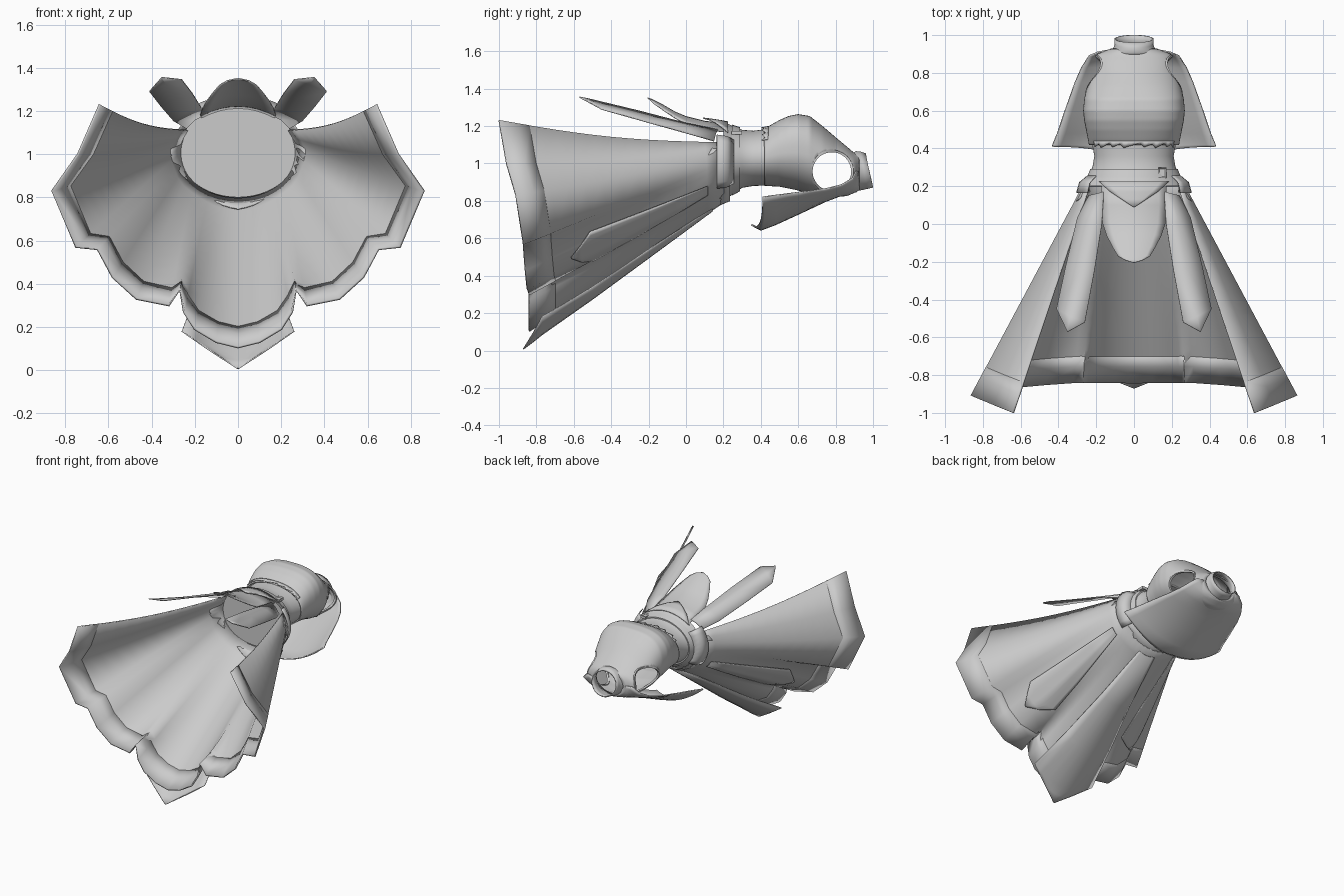
import bpy, bmesh, math
from mathutils import Vector

if "Cube" in bpy.data.objects:
    bpy.data.objects.remove(bpy.data.objects["Cube"])

cloth = bpy.data.materials.new("grey cloth")
cloth.diffuse_color = (0.6, 0.6, 0.6, 1)
cloth.use_nodes = True
cloth.node_tree.nodes["Principled BSDF"].inputs["Base Color"].default_value = cloth.diffuse_color


def finish(name, bm, thick=0.0, angle=40):
    bmesh.ops.remove_doubles(bm, verts=bm.verts, dist=0.0005)
    bmesh.ops.recalc_face_normals(bm, faces=bm.faces)
    me = bpy.data.meshes.new(name)
    bm.to_mesh(me)
    bm.free()
    ob = bpy.data.objects.new(name, me)
    me.materials.append(cloth)
    bpy.context.collection.objects.link(ob)
    if thick:
        mod = ob.modifiers.new("thickness", 'SOLIDIFY')
        mod.thickness = thick
        mod.offset = 0
    bpy.ops.object.select_all(action='DESELECT')
    ob.select_set(True)
    bpy.context.view_layer.objects.active = ob
    bpy.ops.object.shade_smooth_by_angle(angle=math.radians(angle))
    return ob


def grid(rows, closed=False):
    """Skin a list of equal-length point rows."""
    bm = bmesh.new()
    vs = [[bm.verts.new(p) for p in r] for r in rows]
    n = len(rows[0])
    for a, b in zip(vs, vs[1:]):
        for i in range(n if closed else n - 1):
            j = (i + 1) % n
            bm.faces.new((a[i], a[j], b[j], b[i]))
    return bm


def ring(y, hw, zb, zt, e=1.0, n=64, tilt=0.0):
    """Ellipse whose front half is squared off by exponent e < 1."""
    c, h = (zt + zb) / 2, (zt - zb) / 2
    out = []
    for i in range(n):
        a = 2 * math.pi * i / n
        k = e if math.sin(a) > 0 else 1.0
        co, si = (math.copysign(abs(f) ** k, f) for f in (math.cos(a), math.sin(a)))
        out.append((hw * co, y - tilt * si, c + h * si))
    return out


# Bodice with round armholes: y, half width, back z, front z, front squareness
keys = [(0.42, 0.235, 0.885, 1.18, .9), (0.45, 0.24, 0.883, 1.20, .82), (0.50, 0.25, 0.88, 1.228, .75),
        (0.55, 0.26, 0.87, 1.25, .72), (0.60, 0.265, 0.86, 1.26, .72), (0.66, 0.26, 0.84, 1.25, .74),
        (0.73, 0.245, 0.825, 1.195, .85), (0.80, 0.225, 0.825, 1.135, 1), (0.86, 0.212, 0.83, 1.085, 1),
        (0.895, 0.195, 0.845, 1.055, 1), (0.925, 0.12, 0.86, 1.045, 1)]


def bodice_at(y):
    for p, q in zip(keys, keys[1:]):
        if y <= q[0]:
            t = (y - p[0]) / (q[0] - p[0])
            return [a + (b - a) * t for a, b in zip(p, q)]
    return keys[-1]


def bodice_x(y, z):
    _, hw, zb, zt, e = bodice_at(y)
    s = min(0.98, abs((z - (zb + zt) / 2) / ((zt - zb) / 2)))
    k = e if z > (zb + zt) / 2 else 1.0
    return hw * (1 - s ** (2 / k)) ** (k / 2)


bm = grid([ring(*bodice_at(0.42 + 0.505 * i / 56), n=96) for i in range(57)], True)
HY, HZ, HR = 0.78, 0.957, 0.108


def hole_dist(co):
    return math.hypot(co.y - HY, co.z - HZ)


bmesh.ops.delete(bm, geom=[f for f in bm.faces if abs(f.calc_center_median().x) > 0.06
                           and hole_dist(f.calc_center_median()) < HR], context='FACES')
for v in bm.verts:
    if v.is_boundary and 0.64 < v.co.y < 0.91:
        k = HR / hole_dist(v.co)
        v.co.y = HY + (v.co.y - HY) * k
        v.co.z = HZ + (v.co.z - HZ) * k
        v.co.x = math.copysign(bodice_x(v.co.y, v.co.z), v.co.x)
finish("bodice", bm, 0.008, 60)

# Narrow trim around each armhole
for side in (-1, 1):
    rows = []
    for i in range(49):
        a = 2 * math.pi * i / 48
        x = bodice_x(HY + HR * math.cos(a), HZ + HR * math.sin(a))
        rows.append([(side * (x + dx), HY + (HR + dr) * math.cos(a), HZ + (HR + dr) * math.sin(a))
                     for dx, dr in ((-.012, -.005), (.005, -.005), (.005, .008), (-.012, .008), (-.012, -.005))])
    finish("armhole_trim", grid(rows), 0, 50)

# Ragged lower edge on the front of the bodice
rows = []
for k in range(2):
    r = ring(0.44, 0.24, 0.88, 1.198, e=.84, n=72)[6:31]
    if k:
        r = [(x * 0.97, 0.415 + 0.012 * ((i * 5) % 7 - 3) / 3, 1.03 + (z - 1.03) * 0.97)
             for i, (x, y, z) in enumerate(r)]
    rows.append(r)
finish("ragged_edge", grid(rows), 0.005)

# Midriff, closed at the waist
bm = grid([ring(0.20, 0.275, 0.80, 1.225), ring(0.25, 0.245, 0.835, 1.20), ring(0.30, 0.22, 0.87, 1.18),
           ring(0.36, 0.21, 0.88, 1.175), ring(0.44, 0.225, 0.883, 1.185)], True)
bm.verts.ensure_lookup_table()
bm.faces.new(bm.verts[:64])
finish("midriff", bm)

# Standing collar, lower at the front
finish("collar", grid([ring(0.89, 0.13, 0.855, 1.05), ring(0.92, 0.11, 0.86, 1.062, tilt=0.012),
                       ring(0.95, 0.098, 0.868, 1.06, tilt=0.018),
                       ring(0.98, 0.10, 0.875, 1.05, tilt=0.02)], True), 0.008)

# Belt and buckle
finish("belt", grid([ring(0.245, 0.243, 0.835, 1.20), ring(0.245, 0.25, 0.828, 1.208),
                     ring(0.29, 0.232, 0.852, 1.193), ring(0.29, 0.222, 0.865, 1.183)], True))
bm = bmesh.new()
bmesh.ops.create_cube(bm, size=1)
bmesh.ops.scale(bm, vec=(0.045, 0.055, 0.02), verts=bm.verts)
bm.normal_update()
bmesh.ops.inset_region(bm, faces=[f for f in bm.faces if f.normal.z > 0.9], thickness=0.01, depth=-0.008)
bmesh.ops.translate(bm, vec=(0.15, 0.272, 1.165), verts=bm.verts)
finish("buckle", bm)

# Peplum with points at back and sides
rows = []
for t in (0, 0.5, 1):
    row = []
    for i in range(33):
        a = math.pi * (0.9 + 1.2 * i / 32)
        d = abs((a / (math.pi / 2)) % 1 - 0.5) * 2
        drop = 0.04 + 0.095 * d
        s = 0.25 + t * drop * 0.5
        row.append((s * math.cos(a), 0.235 - t * drop, 1.006 + s * 0.82 * math.sin(a)))
    rows.append(row)
finish("peplum", grid(rows), 0.005)

# Small flared flaps over the hips
for s in (1, -1):
    rows = []
    for y, x in [(.255, .246), (.22, .288), (.165, .304)]:
        rows.append([(s * x * math.cos(math.radians(9 * u)), y,
                      1.01 + .8 * x * math.sin(math.radians(9 * u))) for u in range(-4, 5)])
    finish("hip_flap", grid(rows), 0.005)

# Open-fronted pleated skirt: half hem from front edge to centre back
hem = [(.64, -1.0, 1.23), (.74, -.96, 1.0), (.86, -.91, .83), (.75, -.87, .57), (.65, -.87, .56),
       (.58, -.86, .43), (.47, -.85, .33), (.32, -.84, .30), (.27, -.84, .37), (.25, -.84, .27),
       (.20, -.84, .19), (.10, -.84, .13), (0, -.84, .105)]
NOTCH = 8


def skirt_row(t, out=0.0):
    half = []
    for i, h in enumerate(hem):
        h = Vector(h)
        if i == NOTCH:  # the fold only opens near the hem
            h = Vector((.285, -.84, .30)).lerp(h, t ** 4)
        a = math.radians(30 - 10 * i)
        w = Vector((0.272 * math.cos(a), 0.2, 1.005 + 0.212 * math.sin(a)))
        p = w.lerp(h, t)
        p.z -= 0.03 * math.sin(math.pi * t) * max(0, 1 - i / 3)
        half.append(p + Vector((math.cos(a), 0, math.sin(a))) * out)
    return half + [Vector((-p.x, p.y, p.z)) for p in reversed(half[:-1])]


finish("skirt", grid([skirt_row(k / 12) for k in range(13)]), 0.009, 80)
finish("hem_band", grid([skirt_row(t) for t in (0.865, 0.9167, 1.0)]), 0.0115, 80)


def panel(name, cols, mirror=False):
    """Thin sheet through rows of points, optionally on both sides."""
    for s in ((1, -1) if mirror else (1,)):
        finish(name, grid([[(s * x, y, z) for x, y, z in r] for r in cols]), 0.006)


def bowed(sections):
    """Rows from (y, half width, centre z, edge z)."""
    return [[(hw * u / 4, y, zc + (ze - zc) * (u / 4) ** 2) for u in range(-4, 5)]
            for y, hw, zc, ze in sections]


# Front apron with a rounded end, and the pointed waist flap over it
panel("front_apron", bowed([
    (.20, .17, 1.215, 1.17), (.1, .175, 1.225, 1.18), (0, .165, 1.25, 1.21), (-.06, .145, 1.275, 1.245),
    (-.12, .115, 1.31, 1.285), (-.17, .085, 1.335, 1.32), (-.19, .05, 1.345, 1.34), (-.205, .005, 1.35, 1.35)]))
panel("front_waist_flap", bowed([
    (.225, .185, 1.222, 1.165), (.17, .125, 1.232, 1.21), (.13, .065, 1.238, 1.232), (.09, .004, 1.243, 1.243)]))

# Pointed ribbons at the front
panel("front_ribbon", [
    [(.16, .17, 1.18), (.20, .16, 1.16), (.24, .15, 1.12)],
    [(.17, .0, 1.215), (.235, .01, 1.20), (.30, .03, 1.155)],
    [(.21, -.25, 1.28), (.28, -.24, 1.26), (.36, -.22, 1.225)],
    [(.26, -.52, 1.345), (.335, -.49, 1.325), (.41, -.45, 1.29)],
    [(.35, -.57, 1.355), (.352, -.57, 1.355), (.354, -.568, 1.354)]], True)


# Pointed ribbons lying on the skirt sides
def on_skirt(i, t, out=0.018):
    lo = int(i)
    r = skirt_row(t, out)
    return r[lo].lerp(r[lo + 1], i - lo)


panel("side_ribbon", [[on_skirt(c + k / 6 * w, t) for k in range(-6, 7)]
                      for t, c, w in [(.08, 5.8, .6), (.25, 5.8, .9), (.45, 5.8, 1.1),
                                      (.67, 5.75, 1.2), (.72, 5.65, .6), (.77, 5.5, .04)]], True)

# Long pointed tail at the back
panel("back_tail", bowed([
    (.14, .07, .745, .76), (-.2, .13, .495, .54), (-.5, .20, .275, .34),
    (-.77, .26, .085, .18), (-.82, .13, .045, .09), (-.87, .004, .008, .009)]))

# Short cape over the back and shoulders, with a curled hem at the centre
rows = []
for y, hw, zc, ze, curl in [(.92, .13, .86, .96, 0), (.91, .19, .85, .96, 0), (.89, .237, .845, .92, 0),
                            (.83, .277, .83, .885, 0), (.75, .312, .80, .865, 0), (.6, .365, .73, .845, 0),
                            (.48, .405, .675, .83, 0), (.42, .43, .645, .822, .02), (.41, .432, .645, .82, .06)]:
    rows.append([(hw * u / 10, y - curl * (1 - abs(u / 10)) ** 2,
                  zc + (ze - zc) * abs(u / 10) ** 2.2 + max(0, curl - .02) * .7 * (1 - abs(u / 10)) ** 4)
                 for u in range(-10, 11)])
finish("cape", grid(rows), 0.008, 60)
